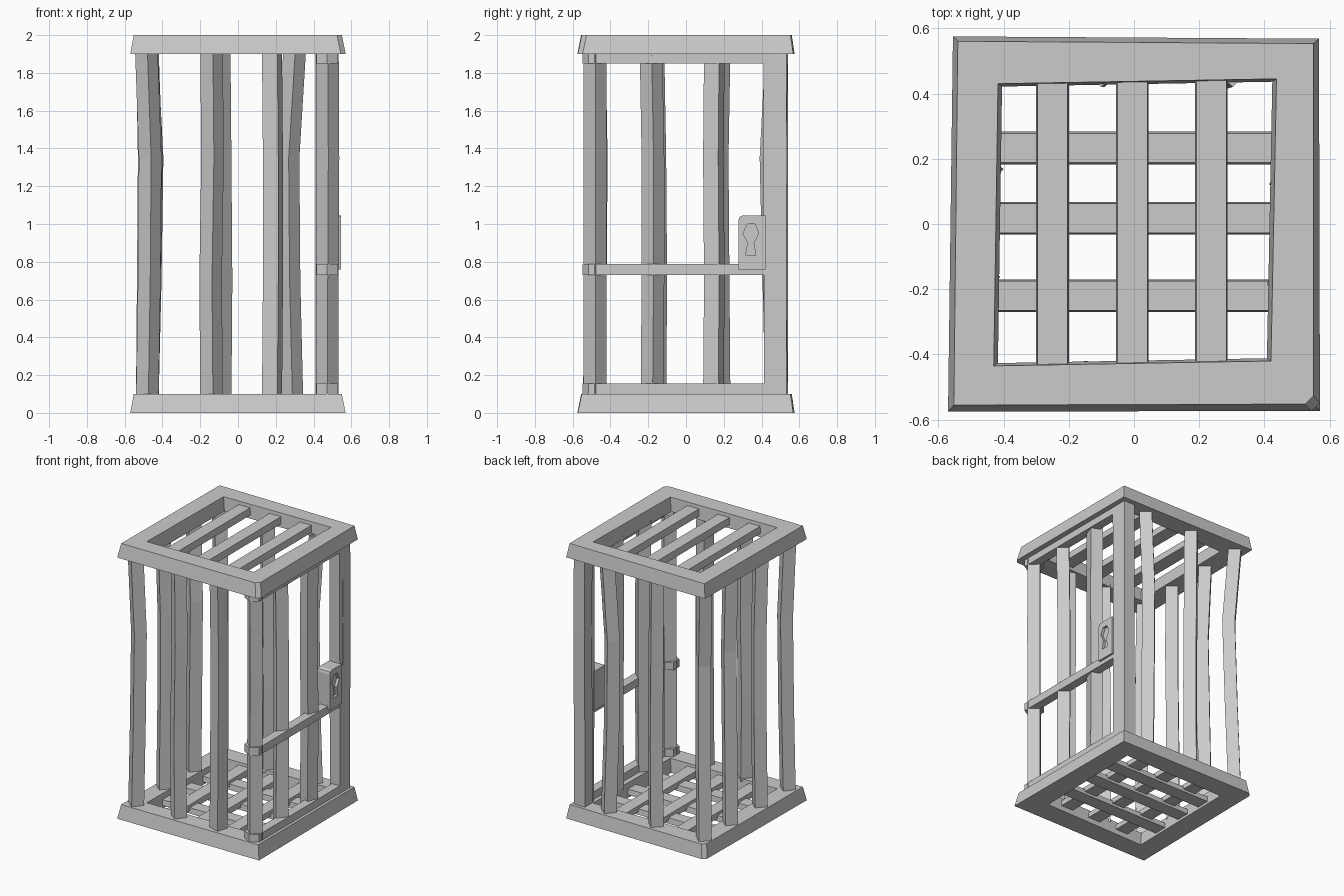
import bpy, bmesh
from math import sin, cos, radians, pi

if "Cube" in bpy.data.objects:
    bpy.data.objects.remove(bpy.data.objects["Cube"])


def finish(name, bm):
    bmesh.ops.recalc_face_normals(bm, faces=bm.faces)
    me = bpy.data.meshes.new(name)
    bm.to_mesh(me)
    bm.free()
    ob = bpy.data.objects.new(name, me)
    bpy.context.collection.objects.link(ob)
    return ob


def loft(name, rings, closed=False, chamfer=None):
    """Skin equal-length rings; cap the ends or close into a loop."""
    bm = bmesh.new()
    vs = [[bm.verts.new(p) for p in r] for r in rings]
    n, m = len(rings[0]), len(rings)
    for i in range(m if closed else m - 1):
        a, b = vs[i], vs[(i + 1) % m]
        for j in range(n):
            k = (j + 1) % n
            bm.faces.new((a[j], a[k], b[k], b[j]))
    if not closed:
        bm.faces.new(vs[0])
        bm.faces.new(vs[-1])
    if chamfer is not None:
        edge = bm.edges.get((vs[chamfer][0], vs[chamfer][1]))
        bmesh.ops.bevel(bm, geom=[edge], offset=0.025, segments=1, affect='EDGES')
    return finish(name, bm)


def box(name, x, y, z, taper=(0, 0)):
    """Box from ranges; taper narrows the top face in x and y."""
    def ring(h, tx, ty):
        return [(x[0] + tx, y[0] + ty, h), (x[1] - tx, y[0] + ty, h),
                (x[1] - tx, y[1] - ty, h), (x[0] + tx, y[1] - ty, h)]
    return loft(name, [ring(z[0], 0, 0), ring(z[1], *taper)])


def bar(name, x, y, angle, bends, size=0.085):
    """Square upright, turned about z, with (dx, dy) offsets up its height."""
    rings = []
    for z, (dx, dy) in zip((0.08, 0.7, 1.35, 1.92), bends):
        r = size / 2 ** 0.5
        rings.append([(x + dx + r * cos(radians(angle + 45) + k * pi / 2),
                       y + dy + r * sin(radians(angle + 45) + k * pi / 2), z)
                      for k in range(4)])
    return loft(name, rings)


# Top and bottom frames: tapered outside, slightly irregular corners
WIDE = [(-0.57, -0.575), (0.57, -0.573), (0.567, 0.568), (-0.555, 0.575)]
NARROW = [(-0.552, -0.555), (0.55, -0.552), (0.55, 0.553), (-0.54, 0.56)]
HOLE = [(-0.43, -0.435), (0.42, -0.42), (0.437, 0.445), (-0.417, 0.43)]
for name, z0, z1, corner in (("bottom_frame", 0, 0.1, 3), ("top_frame", 1.9, 2.0, 1)):
    loft(name, [[(*w, z0), (*t, z1), (*h, z1), (h[0] * 0.97, h[1] * 0.98, z0)]
                for w, t, h in zip(WIDE, NARROW, HOLE)], closed=True, chamfer=corner)

# Roof slats and woven floor slats
for i, x in enumerate((-0.25, -0.005, 0.237)):
    box(f"roof_slat_{i}", (x - 0.05, x + 0.05), (-0.46, 0.46), (1.925, 1.975), (0.004, 0))
    box(f"floor_slat_long_{i}", (x - 0.05, x + 0.05), (-0.46, 0.46), (0.04, 0.08), (0.004, 0))
for i, y in enumerate((-0.22, 0.018, 0.233)):
    box(f"floor_slat_cross_{i}", (-0.46, 0.46), (y - 0.05, y + 0.05), (0.02, 0.06), (0, 0.005))

# Upright bars, each slightly crooked
O = (0, 0)
BARS = {
    "front_left_bar": (-0.48, -0.485, -40, (O, (0.01, 0.005), (0.015, 0.01), (-0.005, 0))),
    "front_bar_1": (-0.14, -0.48, -38, (O, (-0.005, 0), (0.005, 0), O)),
    "front_bar_2": (0.18, -0.48, -17, (O, (0.005, 0), (0.005, 0.005), O)),
    "back_left_bar": (-0.48, 0.48, -42, (O, (0.015, -0.015), (0.025, -0.03), (-0.005, 0))),
    "back_bar_1": (-0.095, 0.48, -45, (O, (0.005, 0), O, (-0.005, 0))),
    "back_bar_2": (0.285, 0.48, -42, (O, (-0.015, -0.01), (-0.02, -0.01), (0.015, 0))),
    "left_bar_1": (-0.48, -0.165, -42, (O, (0.005, 0.005), (0.01, 0), (0, -0.01))),
    "left_bar_2": (-0.48, 0.175, -42, (O, (0.01, -0.005), (0.02, -0.01), O)),
    "door_bar_1": (0.47, -0.18, -42, (O, (0, 0.005), (0, 0.005), (0, -0.005))),
    "door_bar_2": (0.47, 0.145, -20, (O, (0, 0.005), O, (0, 0.005))),
    "hinge_pole": (0.473, -0.482, -43, (O, O, (0.003, 0), O)),
}
for name, args in BARS.items():
    bar(name, *args)

# Door rails with hexagonal hinge collars round the pole
for name, z0, z1 in (("bottom", 0.095, 0.155), ("middle", 0.73, 0.787), ("top", 1.85, 1.905)):
    box(f"door_{name}_rail", (0.465, 0.53), (-0.47, 0.45), (z0, z1))
    loft(f"door_{name}_collar",
         [[(0.472 + 0.066 * cos(pi / 6 + k * pi / 3),
            -0.482 + 0.066 * sin(pi / 6 + k * pi / 3), z) for k in range(6)]
          for z in (z0, z1)])

# Corner post and door stile
bar("corner_post", 0.487, 0.487, 0, (O, O, (0.002, 0.003), O), 0.088)
box("door_stile", (0.45, 0.531), (0.413, 0.47), (0.09, 1.91), (0, -0.003))

# Lock box with clipped corner and engraved keyhole
LOCK = [(0.42, 0.76), (0.278, 0.76), (0.278, 1.02), (0.283, 1.037), (0.3, 1.045), (0.42, 1.045)]
lock = loft("lock_box", [[(x, y, z) for y, z in LOCK] for x in (0.445, 0.545)])
KEY = [(0.325, 1.0), (0.365, 1.0), (0.385, 0.95), (0.358, 0.9), (0.37, 0.835),
       (0.315, 0.835), (0.328, 0.9), (0.302, 0.95)]
cutter = loft("keyhole_cutter", [[(x, y, z) for y, z in KEY] for x in (0.525, 0.6)])
cutter.hide_render = True
cutter.hide_viewport = True
cut = lock.modifiers.new("keyhole", 'BOOLEAN')
cut.operation = 'DIFFERENCE'
cut.solver = 'EXACT'
cut.object = cutter
